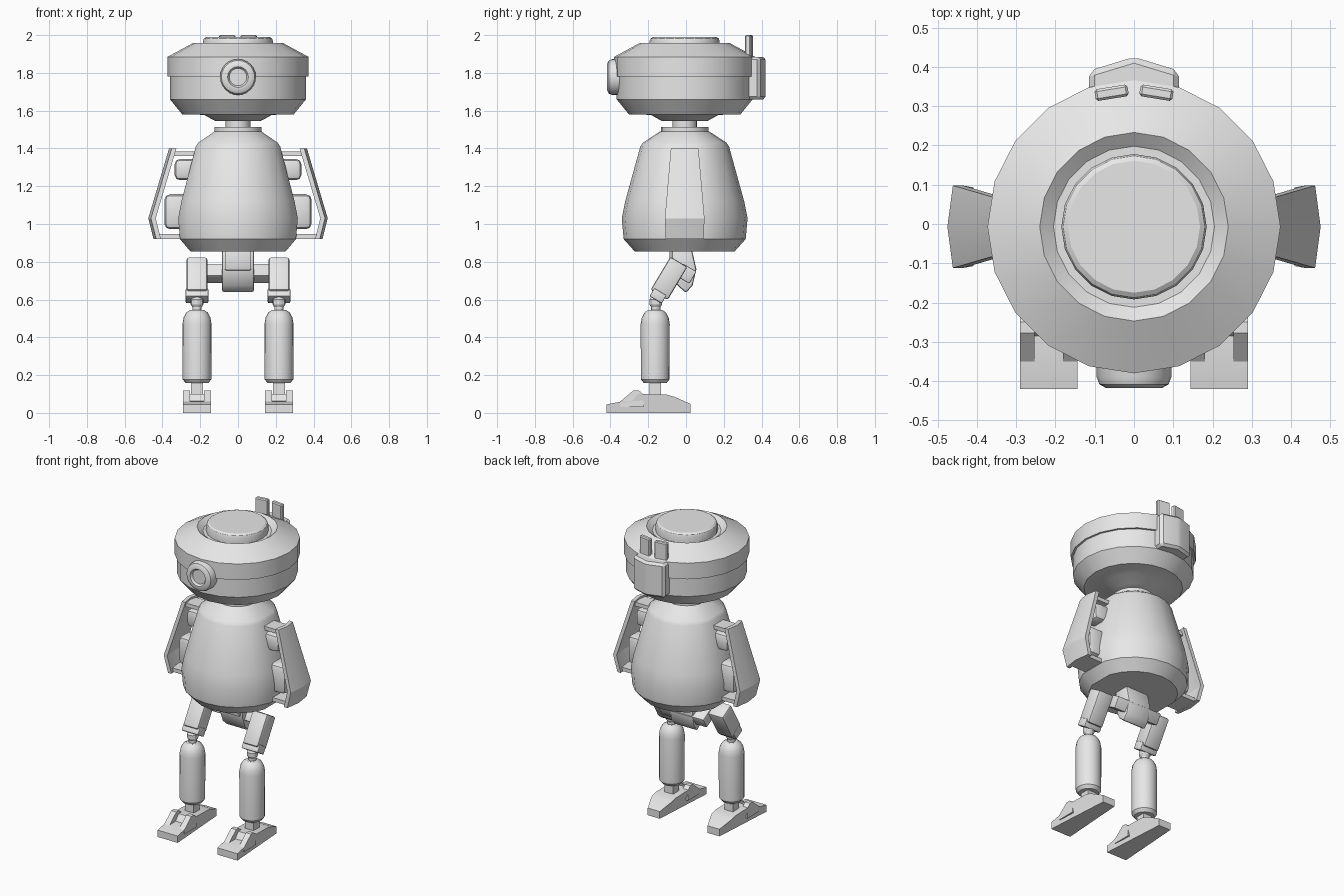
import bpy, bmesh, math
from mathutils import Matrix, Vector

if "Cube" in bpy.data.objects:
    bpy.data.objects.remove(bpy.data.objects["Cube"])

grey = bpy.data.materials.new("plain_grey")
grey.diffuse_color = (0.8, 0.8, 0.8, 1)
grey.use_nodes = True
grey.node_tree.nodes["Principled BSDF"].inputs["Base Color"].default_value = grey.diffuse_color
CY = -0.007  # centre line of the turned parts


def finish(name, bm, angle=30, bevel=0.0, segments=2):
    bmesh.ops.recalc_face_normals(bm, faces=bm.faces)
    if bevel:
        sharp = [e for e in bm.edges if e.calc_face_angle(0) > 0.5]
        bmesh.ops.bevel(bm, geom=sharp, offset=bevel, segments=segments,
                        affect='EDGES', profile=0.5, clamp_overlap=True)
    me = bpy.data.meshes.new(name)
    bm.to_mesh(me)
    bm.free()
    ob = bpy.data.objects.new(name, me)
    bpy.context.collection.objects.link(ob)
    me.materials.append(grey)
    bpy.ops.object.select_all(action='DESELECT')
    ob.select_set(True)
    bpy.context.view_layer.objects.active = ob
    bpy.ops.object.shade_smooth_by_angle(angle=math.radians(angle))
    return ob


def lathe(name, profile, n=20, centre=(0, CY, 0), forward=False, flat_x=1.0):
    """Turn (radius, height) points; forward turns them around the y axis."""
    bm = bmesh.new()
    rings = []
    for r, h in profile:
        ring = []
        for i in range(n):
            a = math.tau * i / n
            x = max(-r * flat_x, min(r * flat_x, r * math.cos(a)))
            y = r * math.sin(a)
            p = (x, -h, y) if forward else (x, y, h)
            ring.append(bm.verts.new(Vector(p) + Vector(centre)))
        rings.append(ring)
    for a, b in zip(rings, rings[1:]):
        for i in range(n):
            j = (i + 1) % n
            bm.faces.new((a[i], a[j], b[j], b[i]))
    bm.faces.new(rings[0])
    bm.faces.new(rings[-1])
    return finish(name, bm)


def box(name, centre, size, rot=(0, 0, 0), bevel=0.0, segments=2):
    bm = bmesh.new()
    bmesh.ops.create_cube(bm, size=1)
    m = Matrix.Translation(centre)
    for ax, ang in zip("XYZ", rot):
        m = m @ Matrix.Rotation(ang, 4, ax)
    bmesh.ops.transform(bm, matrix=m @ Matrix.Diagonal((*size, 1)), verts=bm.verts)
    return finish(name, bm, bevel=bevel, segments=segments)


def prism(name, pts, x0, x1, bevel=0.0, taper=None):
    """Extrude a (y, z) outline from x0 to x1; taper(y) scales the width."""
    bm = bmesh.new()
    mid = (x0 + x1) / 2
    sides = []
    for x in (x0, x1):
        sides.append([bm.verts.new((mid + (x - mid) * (taper(y) if taper else 1), y, z))
                      for y, z in pts])
    n = len(pts)
    for i in range(n):
        j = (i + 1) % n
        bm.faces.new((sides[0][i], sides[0][j], sides[1][j], sides[1][i]))
    bm.faces.new(sides[0])
    bm.faces.new(sides[1])
    return finish(name, bm, bevel=bevel)


# head: stepped drum with a sunken crown
lathe("head", [(0.12, 1.545), (0.18, 1.578), (0.295, 1.58), (0.36, 1.66), (0.36, 1.78),
               (0.373, 1.78), (0.373, 1.885), (0.24, 1.957), (0.205, 1.93)])
lathe("head_cap", [(0.185, 1.92), (0.185, 1.97), (0.18, 1.982), (0.168, 1.99)])
lathe("neck", [(0.065, 1.49), (0.065, 1.57)])

# eye: rounded ring with a recessed lens
lathe("eye", [(0.095, 0.33), (0.095, 0.39), (0.088, 0.408), (0.07, 0.418),
              (0.055, 0.418), (0.046, 0.404)], n=24, centre=(0, 0, 1.778), forward=True)

# pack on the back of the head, bent to follow it
bm = bmesh.new()
low, high = [], []
for x, y in [(-0.115, 0.31), (-0.115, 0.39), (0, 0.425), (0.115, 0.39), (0.115, 0.31)]:
    low.append(bm.verts.new((x, y, 1.66)))
    high.append(bm.verts.new((x, y, 1.885)))
for i in range(5):
    j = (i + 1) % 5
    bm.faces.new((low[i], low[j], high[j], high[i]))
bm.faces.new(low)
bm.faces.new(high)
finish("head_pack", bm, bevel=0.015, segments=1)

# torso: pear shape with flattened flanks, and a collar
lathe("torso", [(0.265, 0.855), (0.323, 0.92), (0.333, 1.03), (0.315, 1.12), (0.235, 1.41),
                (0.222, 1.43), (0.13, 1.49)], flat_x=math.cos(math.radians(18)))
lathe("collar", [(0.125, 1.48), (0.125, 1.513)])

# pelvis and hip bar
prism("pelvis", [(-0.075, 0.87), (0.03, 0.87), (0.055, 0.76), (0.035, 0.675),
                 (0, 0.635), (-0.045, 0.675), (-0.075, 0.75)], -0.085, 0.085, bevel=0.012)
box("pelvis_panel", (0, -0.078, 0.81), (0.14, 0.02, 0.11), bevel=0.008)
box("hip_bar", (0, 0.0, 0.738), (0.33, 0.085, 0.075), rot=(-0.53, 0, 0), bevel=0.006)

for s, side in ((1, "right"), (-1, "left")):
    # antenna blade
    box(side + "_antenna", (s * 0.057, 0.334, 1.935), (0.085, 0.03, 0.13),
        rot=(0, 0, -s * 0.16), bevel=0.006, segments=1)

    # wing: bent plate
    bm = bmesh.new()
    outer, inner = [], []
    for z, x, w in ((1.40, 0.365, 0.073), (1.03, 0.475, 0.105), (0.92, 0.447, 0.1)):
        for grid, dx in ((outer, 0), (inner, 0.025)):
            grid.append([bm.verts.new((s * (x - dx - (0.014 if t else 0)), CY + t * w, z))
                         for t in (-1, 0, 1)])
    for g in (outer, inner):
        for a, b in zip(g, g[1:]):
            for i in (0, 1):
                bm.faces.new((a[i], a[i + 1], b[i + 1], b[i]))
    for r in (0, 2):
        for i in (0, 1):
            bm.faces.new((outer[r][i], outer[r][i + 1], inner[r][i + 1], inner[r][i]))
    for c in (0, 2):
        for r in (0, 1):
            bm.faces.new((outer[r][c], outer[r + 1][c], inner[r + 1][c], inner[r][c]))
    finish(side + "_wing", bm, angle=20)

    # struts and pads between torso and wing
    box(side + "_upper_strut", (s * 0.275, CY, 1.372), (0.15, 0.1, 0.025))
    box(side + "_lower_strut", (s * 0.36, CY, 0.934), (0.15, 0.15, 0.025))
    box(side + "_upper_pad", (s * 0.265, CY, 1.288), (0.14, 0.11, 0.11), bevel=0.025)
    box(side + "_lower_pad", (s * 0.315, CY, 1.065), (0.15, 0.13, 0.185), bevel=0.03)

    # thigh, slanting forward
    cx = s * 0.217
    box(side + "_thigh", (cx, -0.09, 0.712), (0.11, 0.105, 0.205),
        rot=(-0.54, 0, 0), bevel=0.012)
    box(side + "_knee_fork", (cx, -0.148, 0.62), (0.12, 0.075, 0.05),
        rot=(-0.54, 0, 0), bevel=0.006)
    lathe(side + "_knee", [(0.025, 0.53), (0.025, 0.56), (0.034, 0.575), (0.034, 0.6),
                           (0.02, 0.62)], n=12, centre=(cx, -0.16, 0))

    # shin capsule and ankle
    lathe(side + "_shin", [(0.06, 0.158), (0.076, 0.178), (0.077, 0.47), (0.071, 0.505),
                           (0.056, 0.532), (0.035, 0.546)], centre=(cx, -0.163, 0))
    box(side + "_ankle", (cx, -0.163, 0.125), (0.062, 0.062, 0.09))

    # foot: notched instep, narrowing heel
    def heel(y):
        return 0.6 if y > 0 else 1
    prism(side + "_foot", [(-0.42, 0), (-0.42, 0.045), (-0.345, 0.06), (-0.285, 0.062),
                           (-0.255, 0.1), (-0.1, 0.096), (-0.06, 0.085), (0.025, 0.047),
                           (0.025, 0)], cx - 0.073, cx + 0.073, taper=heel)
    for t in (-1, 1):
        a, b = sorted((cx + t * 0.036, cx + t * 0.073))
        prism(side + "_foot_ridge", [(-0.35, 0.03), (-0.35, 0.059), (-0.278, 0.119),
                                     (-0.25, 0.119), (-0.225, 0.097), (-0.225, 0.03)], a, b)
